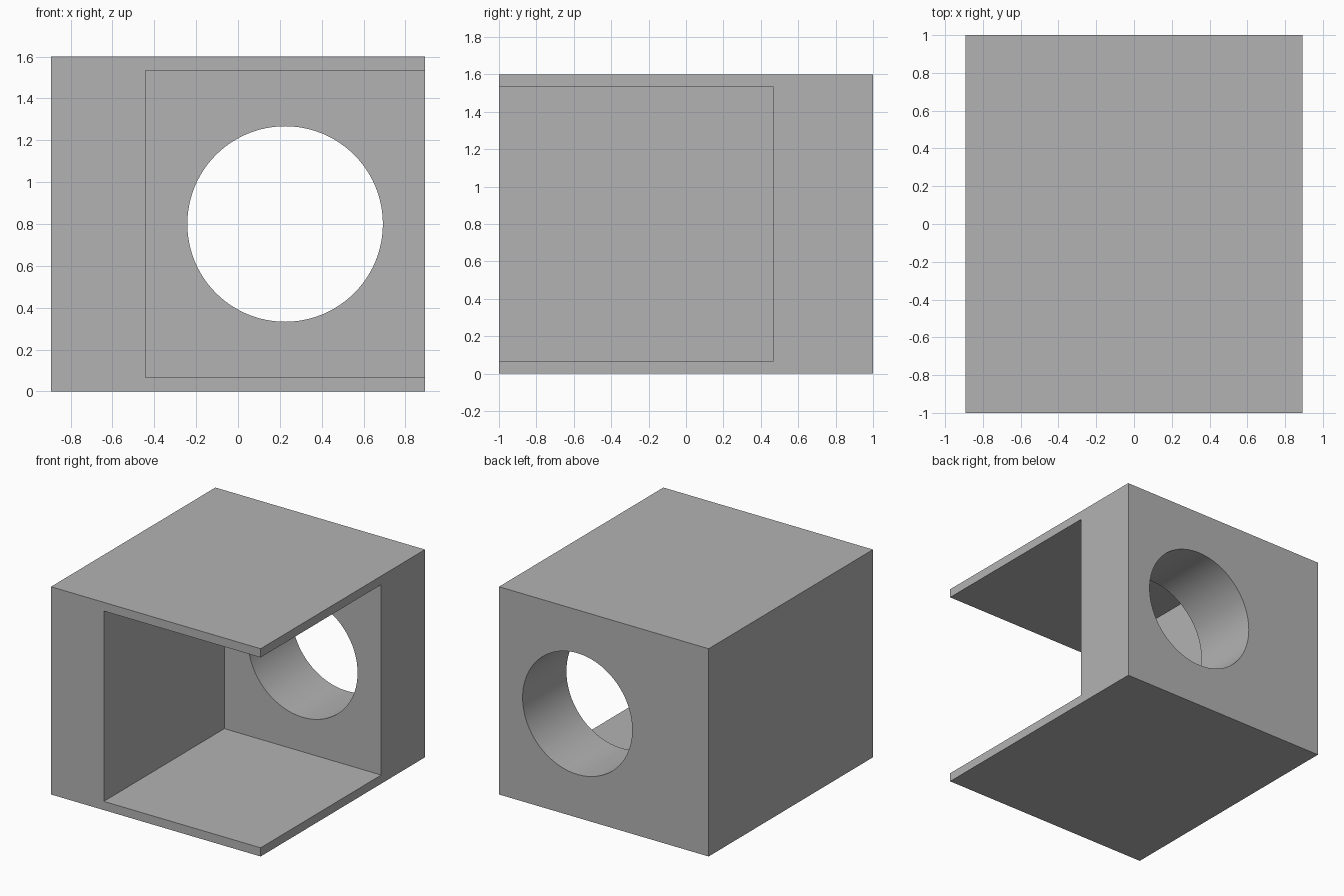
import bpy
import math

cube = bpy.data.objects.get("Cube")
if cube:
    bpy.data.objects.remove(cube, do_unlink=True)

# Overall size and cavity limits
HALF_X, HALF_Y, HEIGHT = 0.893, 1.0, 1.6
WALL = 0.067
CAVITY_LEFT, CAVITY_BACK = -0.443, 0.467
HOLE_RADIUS = 0.467
OVERSHOOT = 0.2

grey = bpy.data.materials.new("plain grey")
grey.use_nodes = True
color = (0.45, 0.45, 0.45, 1)
grey.diffuse_color = color
grey.node_tree.nodes["Principled BSDF"].inputs["Base Color"].default_value = color


def box(name, low, high):
    center = [(a + b) / 2 for a, b in zip(low, high)]
    bpy.ops.mesh.primitive_cube_add(size=1, location=center)
    obj = bpy.context.object
    obj.name = name
    obj.scale = [b - a for a, b in zip(low, high)]
    bpy.ops.object.transform_apply(location=True, rotation=False, scale=True)
    obj.data.materials.append(grey)
    return obj


def cut(target, cutter):
    cutter.hide_render = True
    mod = target.modifiers.new("cut", "BOOLEAN")
    mod.operation = "DIFFERENCE"
    mod.solver = "EXACT"
    mod.object = cutter
    bpy.context.view_layer.objects.active = target
    bpy.ops.object.modifier_apply(modifier=mod.name)
    bpy.data.objects.remove(cutter, do_unlink=True)


# Solid block
body = box("housing", (-HALF_X, -HALF_Y, 0), (HALF_X, HALF_Y, HEIGHT))

# Cavity open to the front and to the +x side
cut(body, box("cavity_cutter",
              (CAVITY_LEFT, -HALF_Y - OVERSHOOT, WALL),
              (HALF_X + OVERSHOOT, CAVITY_BACK, HEIGHT - WALL)))

# Round hole through the thick back wall, centred on the cavity
bpy.ops.mesh.primitive_cylinder_add(
    vertices=96, radius=HOLE_RADIUS, depth=1.0,
    location=((CAVITY_LEFT + HALF_X) / 2, (CAVITY_BACK + HALF_Y) / 2, HEIGHT / 2),
    rotation=(math.pi / 2, 0, 0))
hole = bpy.context.object
hole.name = "hole_cutter"
hole.data.materials.append(grey)
cut(body, hole)

# Smooth bore, sharp corners
bpy.ops.object.select_all(action="DESELECT")
body.select_set(True)
bpy.context.view_layer.objects.active = body
bpy.ops.object.shade_smooth_by_angle(angle=math.radians(30))
